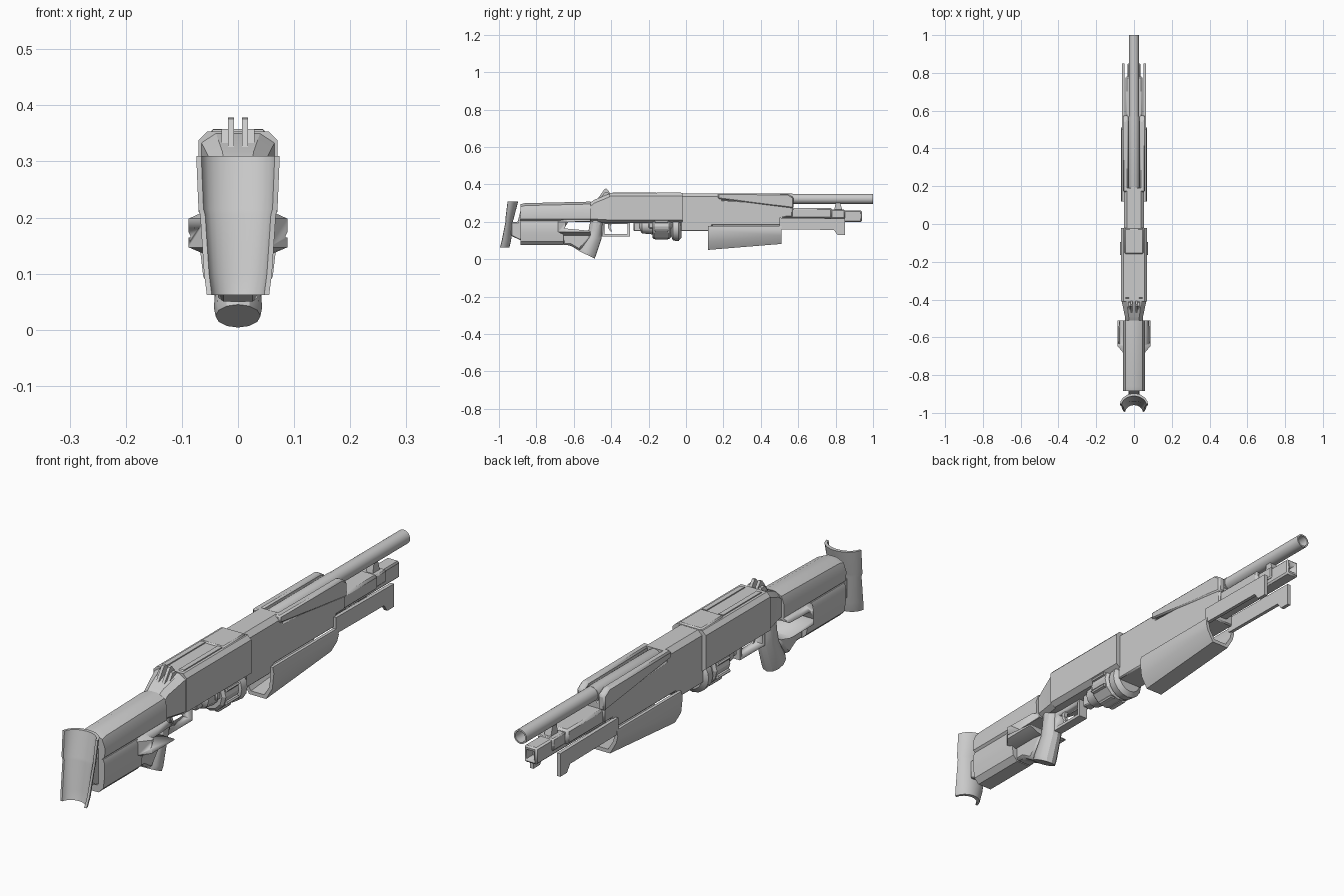
import bpy, bmesh, math
from mathutils import Vector

cube = bpy.data.objects.get("Cube")
if cube:
    bpy.data.objects.remove(cube, do_unlink=True)

grey = bpy.data.materials.new("plain grey")
grey.use_nodes = True
grey.diffuse_color = (0.6, 0.6, 0.6, 1)
grey.node_tree.nodes["Principled BSDF"].inputs["Base Color"].default_value = (0.6, 0.6, 0.6, 1)


def finish(name, bm, bevel=0, angle=30):
    bmesh.ops.recalc_face_normals(bm, faces=bm.faces)
    me = bpy.data.meshes.new(name)
    bm.to_mesh(me)
    bm.free()
    me.materials.append(grey)
    ob = bpy.data.objects.new(name, me)
    bpy.context.collection.objects.link(ob)
    if bevel:
        mod = ob.modifiers.new("chamfer", 'BEVEL')
        mod.width, mod.segments, mod.limit_method = bevel, 1, 'ANGLE'
    bpy.ops.object.select_all(action='DESELECT')
    ob.select_set(True)
    bpy.context.view_layer.objects.active = ob
    bpy.ops.object.shade_smooth_by_angle(angle=math.radians(angle))
    return ob


def loft(name, rings, closed=False, bevel=0, angle=30):
    """Skin equal-length rings; caps the ends unless the rings form a loop."""
    bm = bmesh.new()
    rows = [[bm.verts.new(p) for p in r] for r in rings]
    n = len(rows[0])
    pairs = list(zip(rows, rows[1:])) + ([(rows[-1], rows[0])] if closed else [])
    for a, b in pairs:
        for i in range(n):
            bm.faces.new((a[i], a[(i + 1) % n], b[(i + 1) % n], b[i]))
    if not closed:
        bm.faces.new(rows[0])
        bm.faces.new(rows[-1])
    return finish(name, bm, bevel, angle)


def prism(name, profile, x0, x1, bevel=0):
    """Side profile (y, z) extruded across x."""
    return loft(name, [[(x, y, z) for y, z in profile] for x in (x0, x1)], bevel=bevel)


def block(name, y0, y1, z0, z1, half, bevel=0):
    return prism(name, [(y0, z0), (y1, z0), (y1, z1), (y0, z1)], -half, half, bevel)


def pair(name, profile, x0, x1, bevel=0):
    for side, s in (("left", 1), ("right", -1)):
        prism(side + "_" + name, profile, s * x0, s * x1, bevel)


def half_section(y, pts):
    """Mirror the (x, z) points of one half into a full ring at y."""
    return [(x, y, z) for x, z in pts] + [(-x, y, z) for x, z in reversed(pts)]


def turned(name, profile, z, sides=24, closed=False, angle=30):
    """Revolve (y, radius) points about an axis along y."""
    rings = [[(r * math.cos(math.tau * k / sides), y, z + r * math.sin(math.tau * k / sides))
              for k in range(sides)] for y, r in profile]
    return loft(name, rings, closed, angle=angle)


def cut(ob, cutter):
    cutter.hide_render = True
    cutter.hide_set(True)
    cutter.display_type = 'WIRE'
    mod = ob.modifiers.new("cut", 'BOOLEAN')
    mod.operation, mod.object, mod.solver = 'DIFFERENCE', cutter, 'EXACT'


# Barrel with open muzzle
turned("barrel", [(0.15, 0.027), (1.0, 0.027), (1.0, 0.021), (0.15, 0.021)], 0.323, closed=True)

# Receiver, its raised front band and the tapered rear
rec = [(0.05, 0.195), (0.07, 0.21), (0.07, 0.338), (0.055, 0.353)]
loft("receiver", [half_section(y, rec) for y in (-0.41, -0.02)])
block("receiver_lower", -0.2, -0.02, 0.165, 0.2, 0.05, 0.006)
block("receiver_top_band", -0.16, -0.022, 0.33, 0.358, 0.05, 0.006)
pair("receiver_top_rail", [(-0.41, 0.34), (-0.16, 0.34), (-0.16, 0.357), (-0.39, 0.357)], 0.026, 0.045)
loft("receiver_rear", [
    half_section(-0.515, [(0.03, 0.205), (0.046, 0.215), (0.046, 0.28), (0.025, 0.302)]),
    half_section(-0.49, [(0.03, 0.2), (0.048, 0.215), (0.048, 0.3), (0.028, 0.318)]),
    half_section(-0.405, [(0.045, 0.195), (0.066, 0.21), (0.066, 0.335), (0.04, 0.352)])])

# Rear sight, split by a notch
pair("rear_sight", [(-0.475, 0.32), (-0.405, 0.34), (-0.41, 0.36), (-0.425, 0.378), (-0.435, 0.376)],
     0.007, 0.018)
pair("rear_sight_wing", [(-0.47, 0.31), (-0.405, 0.34), (-0.415, 0.358), (-0.435, 0.358)], 0.017, 0.029)

# Fore-end body with side rails flanking the barrel
prism("fore_body", [(-0.03, 0.15), (0.12, 0.15), (0.14, 0.18), (0.52, 0.18), (0.52, 0.225),
                    (0.57, 0.225), (0.57, 0.3), (-0.03, 0.325)], -0.054, 0.054, 0.005)
top = [(0.054, 0.3), (0.054, 0.335), (0.036, 0.352)]
loft("fore_top", [half_section(y, top) for y in (-0.03, 0.19)])
pair("fore_rail", [(0.17, 0.323), (0.575, 0.272), (0.575, 0.33), (0.545, 0.35), (0.17, 0.352)],
     0.03, 0.059, 0.006)
turned("barrel_bed", [(0.17, 0.02), (0.2, 0.03), (0.57, 0.03)], 0.321)

# Magazine housing, bracket and square tube under the barrel
block("tube_housing", 0.5, 0.78, 0.218, 0.275, 0.046, 0.008)
block("tube_front_housing", 0.76, 0.85, 0.218, 0.265, 0.034, 0.005)
prism("barrel_bracket", [(0.79, 0.25), (0.84, 0.25), (0.825, 0.3), (0.8, 0.3)], -0.014, 0.014)
tube = block("square_tube", 0.5, 0.94, 0.198, 0.262, 0.027, 0.006)
cut(tube, block("tube_cutter", 0.9, 1.0, 0.212, 0.248, 0.016))
pair("hooked_side_plate", [(0.5, 0.16), (0.79, 0.157), (0.81, 0.13), (0.85, 0.13), (0.85, 0.218),
                           (0.5, 0.222)], 0.05, 0.064)

# Sliding foregrip: an open trough
def trough(y, bottom):
    outer = [(0.064, 0.178), (0.069, 0.155), (0.062, bottom + 0.045), (0.036, bottom)]
    inner = [(0.024, bottom + 0.016), (0.048, bottom + 0.05), (0.053, 0.155), (0.052, 0.178)]
    right = [(-x, z) for x, z in reversed(outer)]
    left_in = [(-x, z) for x, z in reversed(inner)]
    return [(x, y, z) for x, z in outer + right + left_in + inner[::1]]


def trough_ring(y, bottom):
    outer = [(0.064, 0.178), (0.069, 0.155), (0.062, bottom + 0.045), (0.036, bottom)]
    inner = [(0.052, 0.178), (0.055, 0.155), (0.05, bottom + 0.05), (0.028, bottom + 0.014)]
    path = outer + [(-x, z) for x, z in reversed(outer)] + [(-x, z) for x, z in inner] + inner[::-1]
    return [(x, y, z) for x, z in path]


loft("foregrip", [trough_ring(0.118, 0.05), trough_ring(0.51, 0.082)])

# Feed drum under the receiver with ribs
turned("feed_drum", [(-0.18, 0.058), (-0.17, 0.068), (-0.09, 0.068), (-0.08, 0.058)], 0.175, 12, angle=15)
for k in range(8):
    a = math.tau * (k + 0.5) / 8
    c = Vector((math.cos(a) * 0.066, 0, 0.175 + math.sin(a) * 0.066))
    loft(f"drum_rib_{k + 1}", [[(c.x + 0.012 * math.cos(t), y, c.z + 0.008 * math.sin(t))
         for t in [math.tau * j / 8 for j in range(8)]] for y in (-0.165, -0.095)])
turned("drum_rear_hub", [(-0.25, 0.02), (-0.235, 0.04), (-0.18, 0.045)], 0.178, 12)
turned("drum_front_collar", [(-0.08, 0.04), (-0.07, 0.065), (-0.04, 0.068), (-0.025, 0.05)], 0.165, 16)
block("drum_latch", -0.28, -0.22, 0.15, 0.2, 0.02, 0.005)

# Trigger and guard
guard = block("trigger_guard", -0.45, -0.3, 0.123, 0.2, 0.018)
cut(guard, block("guard_cutter", -0.435, -0.312, 0.135, 0.188, 0.1))
prism("trigger", [(-0.415, 0.2), (-0.395, 0.2), (-0.405, 0.17), (-0.395, 0.148), (-0.403, 0.147), (-0.418, 0.17)],
      -0.007, 0.007)

# Pistol grip, built from slanted oval slices
def grip_ring(yb, zb, yf, zf, w):
    return [(w * math.cos(t), (yb + yf) / 2 + (yf - yb) / 2 * math.sin(t),
             (zb + zf) / 2 + (zf - zb) / 2 * math.sin(t)) for t in [math.tau * j / 12 for j in range(12)]]


loft("pistol_grip", [grip_ring(-0.575, 0.045, -0.488, 0.004, 0.04),
                     grip_ring(-0.57, 0.06, -0.482, 0.02, 0.043),
                     grip_ring(-0.535, 0.12, -0.452, 0.11, 0.037),
                     grip_ring(-0.52, 0.16, -0.447, 0.15, 0.04),
                     grip_ring(-0.51, 0.215, -0.44, 0.21, 0.042)])

# Stock: rounded upper half, lower half, strut to the grip
up = [(0.04, 0.2), (0.056, 0.215), (0.058, 0.255), (0.046, 0.287), (0.018, 0.3)]
loft("stock_upper", [half_section(y, [(x, z + (dz if z > 0.25 else 0)) for x, z in up])
                     for y, dz in ((-0.885, -0.006), (-0.86, 0), (-0.51, 0.008))])
low = [(0.03, 0.075), (0.05, 0.095), (0.056, 0.14), (0.056, 0.19), (0.05, 0.205)]
loft("stock_lower", [half_section(y, low) for y in (-0.885, -0.655)])
prism("stock_strut", [(-0.66, 0.075), (-0.62, 0.075), (-0.57, 0.045), (-0.5, 0.13), (-0.56, 0.14),
                      (-0.66, 0.155)], -0.036, 0.036, 0.01)

# Flared thumb rest, pierced sideways by the thumb hole
flare = [(0.5, 0.128), (1, 0.147), (1, 0.198), (0.6, 0.214)]
thumb = loft("thumb_rest", [half_section(y, [(x * w, z) for x, z in flare])
                            for y, w in ((-0.685, 0.055), (-0.645, 0.088), (-0.51, 0.088))])
cut(thumb, prism("thumb_hole_cutter", [(-0.65, 0.165), (-0.49, 0.15), (-0.49, 0.202), (-0.63, 0.2)], -0.2, 0.2))

# Butt pad: concave curved shell, and the neck joining it to the stock
def pad_ring(z, front, back, w):
    steps = [math.pi * (0.04 + 0.92 * j / 12) for j in range(13)]
    outer = [(w * math.cos(t), back + (front - back) * math.sin(t), z) for t in steps]
    inner = [((w - 0.009) * math.cos(t), back + (front - back - 0.014) * math.sin(t), z) for t in steps]
    return outer + inner[::-1]


loft("butt_pad", [pad_ring(*r) for r in (
    (0.062, -0.945, -1.0, 0.056), (0.1, -0.935, -0.99, 0.061), (0.205, -0.925, -0.968, 0.068),
    (0.215, -0.922, -0.97, 0.071), (0.31, -0.897, -0.96, 0.075))])
prism("butt_neck", [(-0.935, 0.125), (-0.88, 0.1), (-0.88, 0.28), (-0.9, 0.2), (-0.935, 0.2)], -0.03, 0.03, 0.005)
